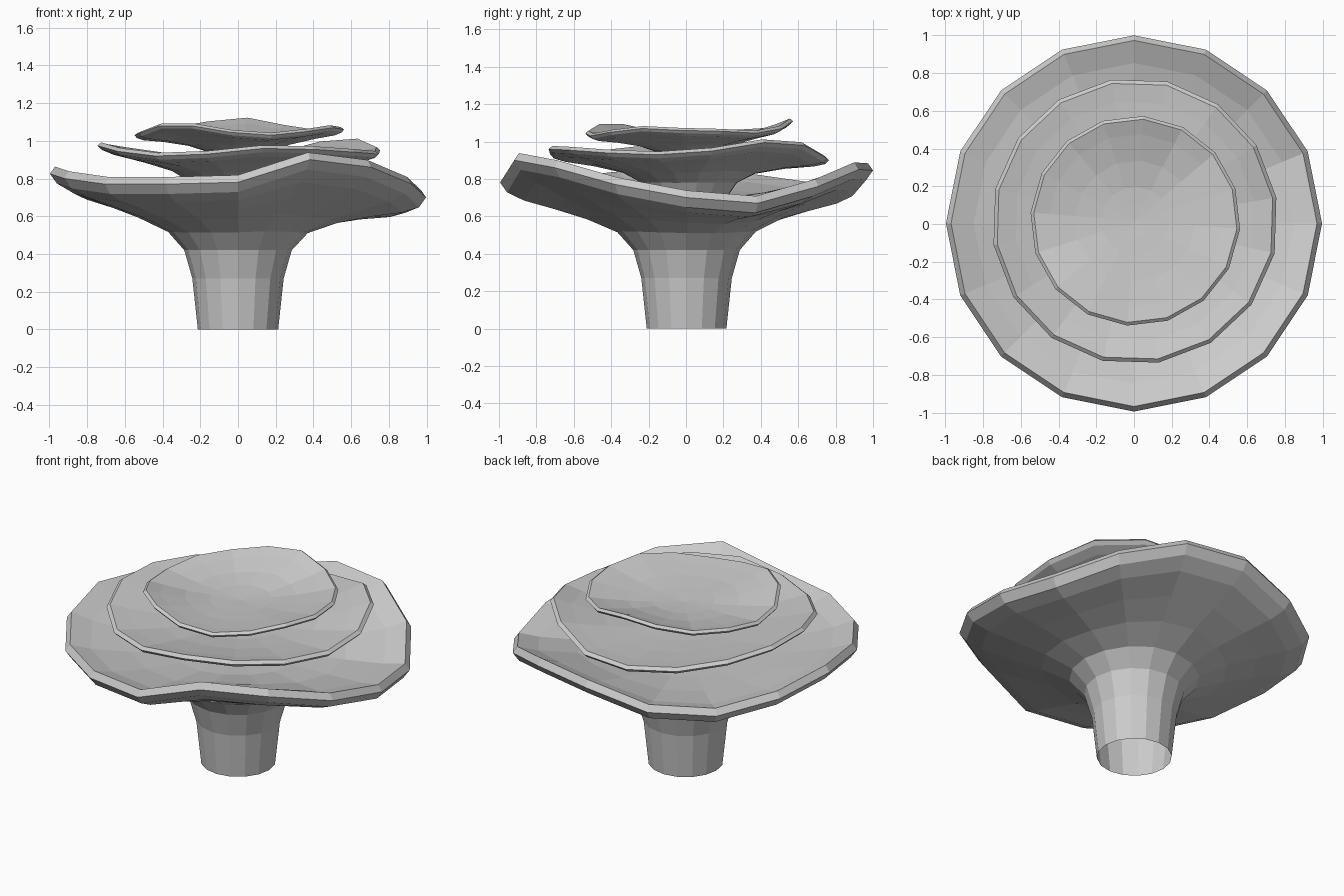
import bpy, bmesh
from math import cos, sin, radians

if "Cube" in bpy.data.objects:
    bpy.data.objects.remove(bpy.data.objects["Cube"])

SIDES = 16


def wavy_lathe(name, profile, rim_heights, rim_r, inner_r, phase, shift):
    """Spin (radius, height) points; rim waves fade out toward the middle."""
    mean = sum(rim_heights) / SIDES
    bm = bmesh.new()
    rings = []
    for r, z in profile:
        w = min(1.0, max(0.0, (r - inner_r) / (rim_r - inner_r))) ** 1.5
        ring = []
        for i, h in enumerate(rim_heights):
            a = radians(phase + i * 360 / SIDES)
            ring.append(bm.verts.new((r * cos(a) + shift[0], r * sin(a) + shift[1],
                                      z + w * (h - mean))))
        rings.append(ring)
    for lower, upper in zip(rings, rings[1:]):
        for i in range(SIDES):
            j = (i + 1) % SIDES
            bm.faces.new((lower[i], lower[j], upper[j], upper[i]))
    # close the middle of the dish
    centre = bm.verts.new((shift[0], shift[1], profile[-1][1] - 0.005))
    for i in range(SIDES):
        bm.faces.new((rings[-1][i], rings[-1][(i + 1) % SIDES], centre))
    bmesh.ops.recalc_face_normals(bm, faces=bm.faces)
    mesh = bpy.data.meshes.new(name)
    bm.to_mesh(mesh)
    bm.free()
    obj = bpy.data.objects.new(name, mesh)
    bpy.context.collection.objects.link(obj)
    return obj


# stem flaring into the large lower cap, open at the bottom
wavy_lathe(
    "stem_and_lower_cap",
    [(.213, 0), (.242, .27), (.285, .42), (.37, .515), (.53, .585), (.70, .64),
     (.87, .69), (.96, .735), (.997, .787), (.97, .825), (.85, .785), (.62, .74),
     (.38, .71), (.18, .70)],
    [.70, .67, .76, .85, .845, .76, .74, .785, .825, .80, .77, .77, .78, .90, .86, .77],
    .96, .28, 0, (0, .003))

# middle cap
wavy_lathe(
    "middle_cap",
    [(.20, .69), (.26, .78), (.36, .835), (.52, .875), (.68, .905), (.74, .925),
     (.76, .945), (.74, .962), (.64, .94), (.46, .91), (.28, .89), (.14, .885)],
    [.94, .985, .97, .90, .89, .91, .94, .96, .965, .935, .91, .92, .95, .945, .93, .92],
    .74, .2, 9.5, (.005, .015))

# small top cap
wavy_lathe(
    "top_cap",
    [(.15, .88), (.19, .95), (.27, .98), (.40, 1.01), (.51, 1.03), (.545, 1.045),
     (.557, 1.06), (.54, 1.073), (.46, 1.055), (.32, 1.03), (.18, 1.015), (.09, 1.01)],
    [1.06, 1.055, 1.045, 1.07, 1.11, 1.09, 1.06, 1.05, 1.03, 1.04, 1.08, 1.08,
     1.045, 1.03, 1.05, 1.07],
    .54, .12, -4.5, (.007, .017))
